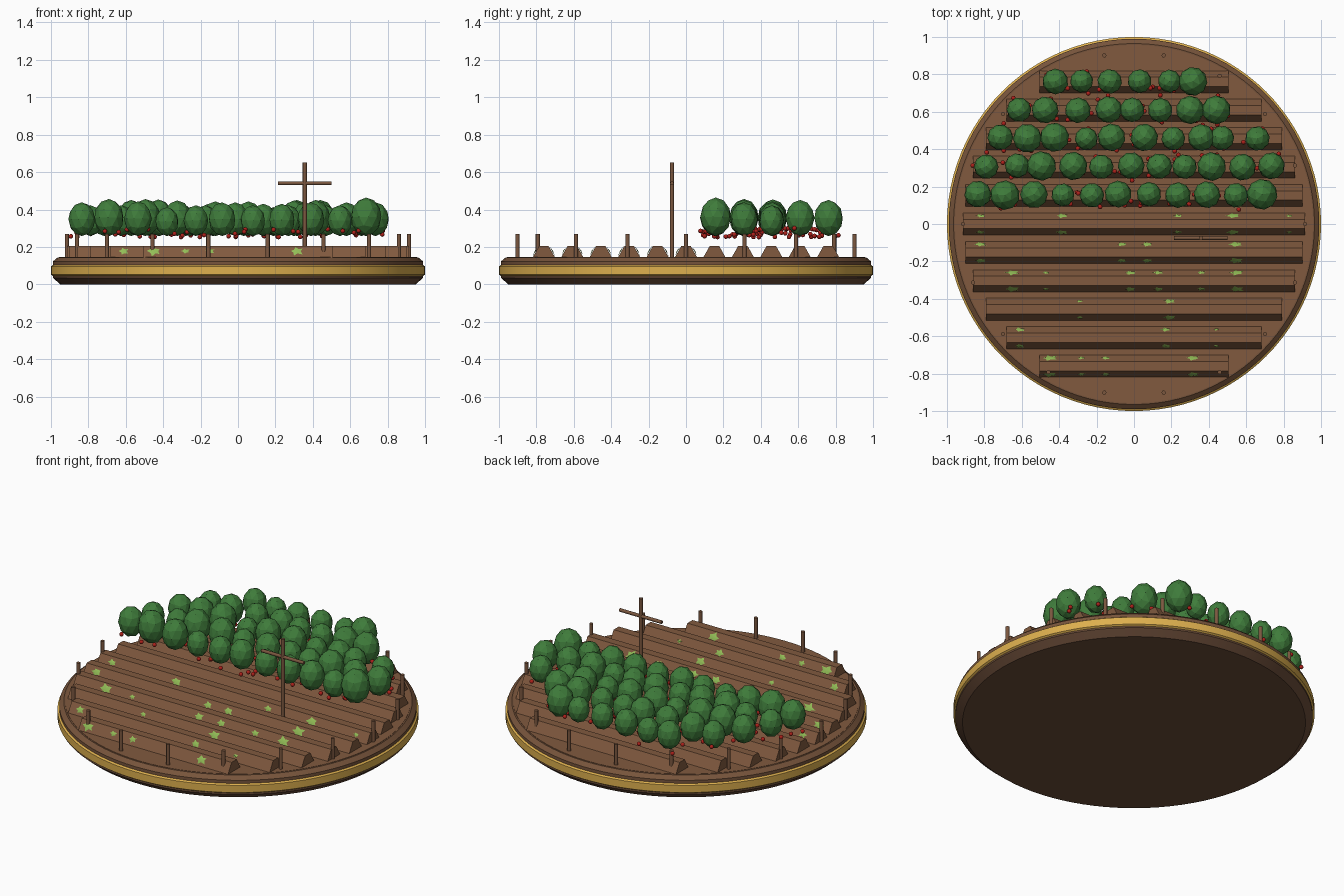
import bpy, bmesh, math, random
from mathutils import Matrix, Vector

if "Cube" in bpy.data.objects:
    bpy.data.objects.remove(bpy.data.objects["Cube"])

random.seed(4)


def material(name, hexcol):
    lin = []
    for i in (0, 2, 4):
        c = int(hexcol[i:i + 2], 16) / 255
        lin.append(c / 12.92 if c <= 0.04045 else ((c + 0.055) / 1.055) ** 2.4)
    m = bpy.data.materials.new(name)
    m.diffuse_color = (*lin, 1)
    m.use_nodes = True
    m.node_tree.nodes["Principled BSDF"].inputs["Base Color"].default_value = m.diffuse_color
    return m


SOIL = material("soil brown", "815A3F")
RIM = material("rim brown", "77543B")
BASE = material("dark base brown", "6C4D39")
GOLD = material("gold", "DDAF4E")
WOOD = material("wood brown", "7B573F")
LEAF = material("leaf green", "3F7C3B")
SPROUT = material("sprout green", "93BE57")
BERRY = material("berry red", "AE211B")


def finish(name, bm, mat, smooth=0):
    me = bpy.data.meshes.new(name)
    bmesh.ops.recalc_face_normals(bm, faces=bm.faces)
    bm.to_mesh(me)
    bm.free()
    me.materials.append(mat)
    ob = bpy.data.objects.new(name, me)
    bpy.context.collection.objects.link(ob)
    if smooth:
        bpy.ops.object.select_all(action='DESELECT')
        ob.select_set(True)
        bpy.context.view_layer.objects.active = ob
        bpy.ops.object.shade_smooth_by_angle(angle=math.radians(smooth))
    return ob


def disc(name, profile, mat, n=96):
    """Stack of rings (radius, z) closed with flat caps."""
    bm = bmesh.new()
    rings = [[bm.verts.new((r * math.cos(2 * math.pi * i / n),
                            r * math.sin(2 * math.pi * i / n), z))
              for i in range(n)] for r, z in profile]
    for a, b in zip(rings, rings[1:]):
        for i in range(n):
            j = (i + 1) % n
            bm.faces.new((a[i], a[j], b[j], b[i]))
    bm.faces.new(rings[0])
    bm.faces.new(rings[-1])
    return finish(name, bm, mat, 25)


def rod(bm, a, b, r, sides=12):
    a, b = Vector(a), Vector(b)
    rot = (b - a).to_track_quat('Z', 'Y').to_matrix().to_4x4()
    bmesh.ops.create_cone(bm, cap_ends=True, segments=sides, radius1=r, radius2=r,
                          depth=(b - a).length,
                          matrix=Matrix.Translation((a + b) / 2) @ rot)


def ball(bm, pos, size, sub):
    mat = Matrix.Translation(pos) @ Matrix.Rotation(random.uniform(0, 6.28), 4, 'Z')
    bmesh.ops.create_icosphere(bm, subdivisions=sub, radius=1,
                               matrix=mat @ Matrix.Diagonal((*size, 1)))


# Round platform: dark base, gold band, rim and soil top
disc("platform_base", [(0.95, 0), (0.99, 0.035), (0.99, 0.05)], BASE)
disc("gold_band", [(0.99, 0.045), (1.0, 0.052), (1.0, 0.096), (0.99, 0.103)], GOLD)
disc("platform_rim", [(0.99, 0.10), (0.99, 0.122), (0.965, 0.143)], RIM)
disc("soil_top", [(0.957, 0.13), (0.957, 0.145)], SOIL)

# Eleven raised planting beds with a trapezoid section
STEP, TOP = 0.152, 0.145
bm = bmesh.new()
for k in range(-5, 6):
    y = k * STEP
    h = math.sqrt(0.913 ** 2 - y * y)
    section = [(-0.062, TOP - 0.005), (0.062, TOP - 0.005), (0.025, 0.205), (-0.025, 0.205)]
    ends = [[bm.verts.new((x, y + dy, z)) for dy, z in section] for x in (-h, h)]
    for i in range(4):
        j = (i + 1) % 4
        bm.faces.new((ends[0][i], ends[0][j], ends[1][j], ends[1][i]))
    for e in ends:
        bm.faces.new(e)
finish("planting_beds", bm, SOIL)

# Ring of fence posts
bm = bmesh.new()
for i in range(18):
    a = math.radians(20 * i)
    x, y = 0.915 * math.cos(a), 0.915 * math.sin(a)
    rod(bm, (x, y, 0.14), (x, y, 0.27), 0.011)
finish("fence_posts", bm, WOOD, 40)

# Tall pole with crossbar
bm = bmesh.new()
rod(bm, (0.357, -0.075, 0.14), (0.357, -0.075, 0.65), 0.011)
rod(bm, (0.215, -0.075, 0.54), (0.5, -0.075, 0.54), 0.01)
finish("cross_pole", bm, WOOD, 40)

# Bushes per back row: (x, radius) in hundredths
bushes = {
    5: [(-42, 6.7), (-28, 6), (-13, 6.4), (3, 6.2), (19, 6), (31.5, 7.5)],
    4: [(-61.5, 6.4), (-47.5, 7), (-30, 6.7), (-13.5, 7), (-1, 6.4), (14, 6.4),
        (30, 7.4), (44, 7.5)],
    3: [(-71.5, 6.7), (-57, 7.5), (-42.5, 7.6), (-25.5, 6), (-12, 7.2), (5.5, 7.2),
        (21, 6.2), (36, 7), (47, 6.4), (66, 6.4)],
    2: [(-79, 6.4), (-62.5, 6.4), (-49.5, 7.7), (-32.5, 7.4), (-17.5, 6.4), (-1.5, 7),
        (13.5, 6.7), (27, 6.4), (41.5, 7.5), (58, 7), (73.5, 7)],
    1: [(-83.5, 7), (-69, 7.7), (-53.5, 7.2), (-38, 6), (-22.5, 6.4), (-8.5, 7),
        (8, 6.4), (23.5, 6.7), (39, 7), (54.5, 6.4), (68.5, 8)],
}
bm, fruit = bmesh.new(), bmesh.new()
for k, row in bushes.items():
    for x, r in row:
        x, r, y = x / 100, r * 1.03 / 100, k * STEP + random.uniform(0, 0.008)
        ball(bm, (x, y, 0.258 + 1.25 * r), (r, r, 1.25 * r), 2)
        # Berries hanging around the bush foot
        for _ in range(2):
            a, d = random.uniform(0, 6.28), random.uniform(0.055, 0.08)
            ball(fruit, (x + d * math.cos(a), y + d * math.sin(a),
                         random.uniform(0.252, 0.3)), (0.0125,) * 3, 2)
finish("bushes", bm, LEAF)
finish("berries", fruit, BERRY, 60)

# Leafy sprouts on both slopes of the front beds: (x in hundredths, scale)
sprouts = {
    0: [(-82, 0.8), (-38.5, 1), (23.5, 0.8), (53, 1.2), (83, 0.6)],
    -1: [(-82, 1), (-6.5, 0.9), (7, 1), (54.5, 1.2)],
    -2: [(-65, 1.2), (-47, 0.6), (-2, 1), (13, 0.9), (36, 0.8), (55, 1.2)],
    -3: [(-29, 0.6), (19, 1.1)],
    -4: [(-61, 0.9), (17, 0.9), (44, 0.5)],
    -5: [(-45, 1.2), (-28, 0.7), (-15, 0.8), (31.5, 1.1)],
}
bm = bmesh.new()
for k, row in sprouts.items():
    for x, s in row:
        for side in (-1, 1):
            up = Vector((0, -0.037 * side, 0.065)).normalized()
            out = Vector((0, 0.065 * side, 0.037)).normalized()
            c = Vector((x / 100, k * STEP + 0.0415 * side, 0.176)) + out * 0.003
            # Ragged star: long tips alternate with short notches
            rim = []
            for i in range(10):
                a = 2 * math.pi * i / 10 + random.uniform(-0.15, 0.15)
                d = s * (random.uniform(0.8, 1.15) if i % 2 else random.uniform(0.5, 0.65))
                rim.append(bm.verts.new(c + Vector((0.034 * d * math.cos(a), 0, 0))
                                        + up * (0.025 * d * math.sin(a))))
            mid = bm.verts.new(c + out * 0.005)
            for i in range(10):
                bm.faces.new((rim[i], rim[(i + 1) % 10], mid))
            bm.faces.new(rim)
finish("sprouts", bm, SPROUT, 60)
